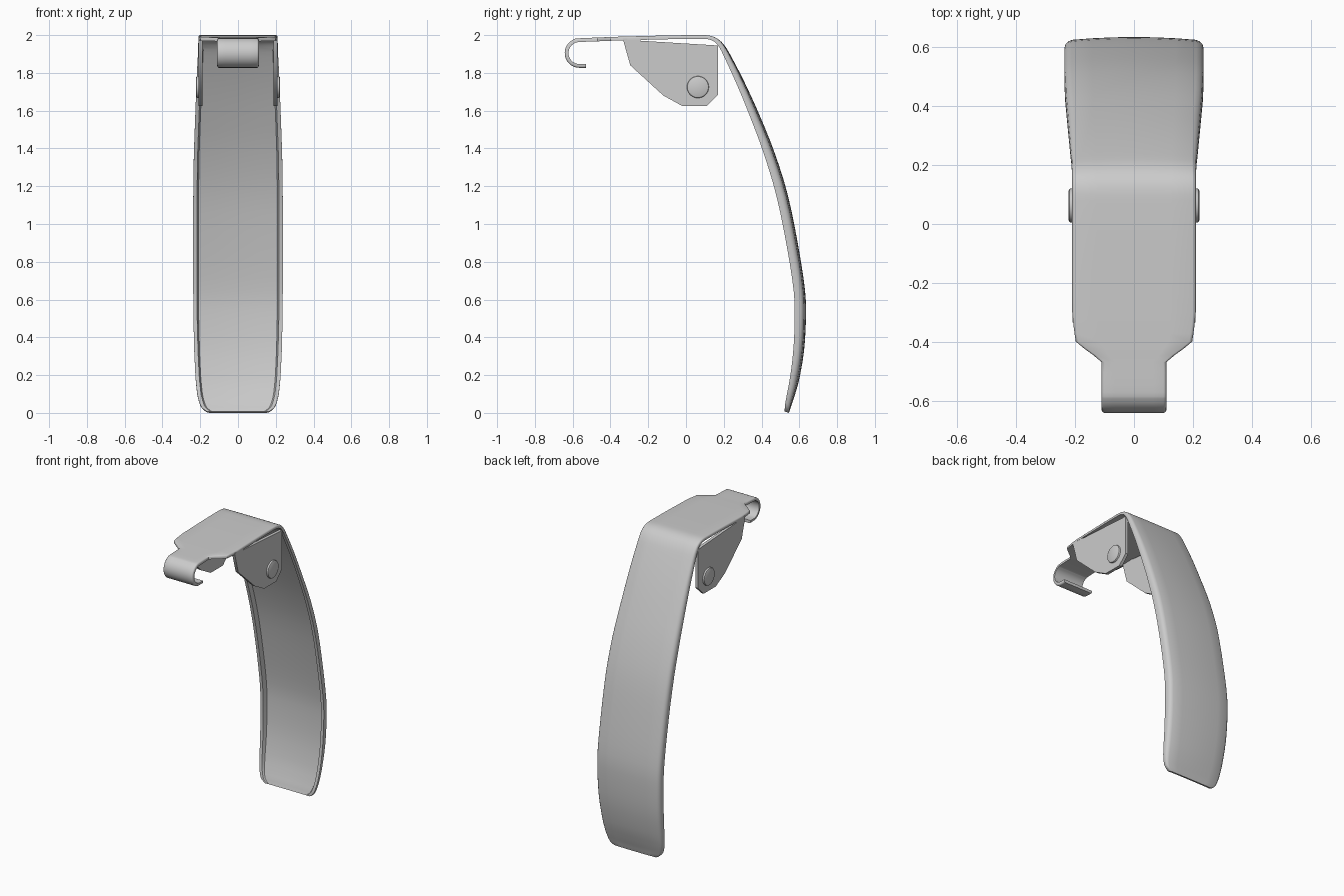
import bpy, bmesh, math
from mathutils import Vector

if "Cube" in bpy.data.objects:
    bpy.data.objects.remove(bpy.data.objects["Cube"])

T = 0.02  # sheet thickness


def finish(bm, name, angle=35):
    bmesh.ops.recalc_face_normals(bm, faces=bm.faces)
    me = bpy.data.meshes.new(name)
    bm.to_mesh(me)
    bm.free()
    ob = bpy.data.objects.new(name, me)
    bpy.context.collection.objects.link(ob)
    bpy.ops.object.select_all(action='DESELECT')
    ob.select_set(True)
    bpy.context.view_layer.objects.active = ob
    bpy.ops.object.shade_smooth_by_angle(angle=math.radians(angle))
    return ob


# Lever path of the outer surface: y, z, half width, rim depth
path = [(-0.53, 1.827, 0.11, T)]
for i in range(10):  # hook curl
    a = math.radians(270 - 19.4 * i)
    path.append((-0.565 + 0.077 * math.cos(a), 1.905 + 0.078 * math.sin(a), 0.11, T))
path += [
    (-0.47, 1.987, 0.11, T), (-0.40, 1.990, 0.198, T), (-0.30, 1.993, 0.21, T),
    (-0.10, 1.998, 0.21, T), (0.05, 2.0, 0.21, T), (0.12, 1.998, 0.21, T),
    (0.165, 1.982, 0.21, 0.022), (0.20, 1.95, 0.211, 0.028), (0.235, 1.895, 0.213, 0.034),
    (0.31, 1.75, 0.22, 0.042), (0.39, 1.575, 0.227, 0.05), (0.47, 1.375, 0.234, 0.056),
    (0.54, 1.15, 0.237, 0.06), (0.595, 0.88, 0.237, 0.06), (0.63, 0.65, 0.237, 0.06),
    (0.635, 0.50, 0.236, 0.06), (0.625, 0.33, 0.232, 0.057), (0.60, 0.18, 0.225, 0.05),
    (0.575, 0.09, 0.216, 0.042), (0.558, 0.04, 0.203, 0.034), (0.551, 0.018, 0.19, 0.029),
    (0.545, 0.0, 0.165, 0.025)]


def catmull(a, b, c, d, t):
    return 0.5 * (2 * b + (c - a) * t + (2 * a - 5 * b + 4 * c - d) * t * t
                  + (3 * b - a - 3 * c + d) * t ** 3)


stations = []
P = [Vector(p[:2]) for p in path]
n = len(P)
for i in range(n - 1):
    for k in range(3):
        t = k / 3
        q = catmull(P[max(i - 1, 0)], P[i], P[i + 1], P[min(i + 2, n - 1)], t)
        w, d = (path[i][j] * (1 - t) + path[i + 1][j] * t for j in (2, 3))
        stations.append((q, w, d))
stations.append((P[-1], path[-1][2], path[-1][3]))


def section(w, d):
    """Shallow channel: crowned outer face, rounded edges, two rims."""
    r = min(0.025, d * 0.5)
    crown = 0.012 * min(1, (d - T) / 0.03)
    f = lambda u: crown * (u / w) ** 2
    outer = [(w, d), (w, r + crown)]
    outer += [(w - r + r * math.cos(a), crown + r - r * math.sin(a))
              for a in (math.pi / 6, math.pi / 3)]
    outer += [(w - r, f(w - r)), (w * 0.6, f(w * 0.6)), (w * 0.3, f(w * 0.3))]
    outer += [(0, 0)] + [(-u, v) for u, v in reversed(outer)]
    e = w - T - 0.008
    inner = [(w - T, d), (e, min(d, T + f(e))), (w * 0.5, min(d, T + f(w * 0.5)))]
    inner = [(-u, v) for u, v in inner] + [(0, T)] + list(reversed(inner))
    return outer + inner


# Lever: hook, flat top and curved grip in one bent sheet
bm = bmesh.new()
rings = []
for i, (q, w, d) in enumerate(stations):
    tan = (stations[min(i + 1, len(stations) - 1)][0] - stations[max(i - 1, 0)][0]).normalized()
    nrm = Vector((tan.y, -tan.x))
    rings.append([bm.verts.new((u, q.x + nrm.x * v, q.y + nrm.y * v)) for u, v in section(w, d)])
for a, b in zip(rings, rings[1:]):
    for j in range(len(a)):
        k = (j + 1) % len(a)
        bm.faces.new((a[j], a[k], b[k], b[j]))
bm.faces.new(rings[0])
bm.faces.new(rings[-1])
finish(bm, "lever")

# Side plates and rivets, mirrored left and right
outline = [(-0.335, 1.982), (-0.295, 1.84), (-0.12, 1.68), (-0.02, 1.625), (0.11, 1.625),
           (0.17, 1.685), (0.17, 1.945), (-0.24, 1.97), (-0.24, 1.982)]
for side, label in ((1, "right"), (-1, "left")):
    bm = bmesh.new()
    face = bm.faces.new([bm.verts.new((side * 0.189, y, z)) for y, z in outline])
    ext = bmesh.ops.extrude_face_region(bm, geom=[face])
    bmesh.ops.translate(bm, vec=(side * 0.02, 0, 0),
                        verts=[v for v in ext['geom'] if isinstance(v, bmesh.types.BMVert)])
    finish(bm, "side_plate_" + label)

    bm = bmesh.new()
    loops = []
    for x, r in ((0.2, 0.058), (0.215, 0.058), (0.219, 0.056), (0.222, 0.05)):
        loops.append([bm.verts.new((side * x, 0.063 + r * math.cos(a), 1.725 + r * math.sin(a)))
                      for a in (math.tau * i / 32 for i in range(32))])
    for a, b in zip(loops, loops[1:]):
        for j in range(32):
            k = (j + 1) % 32
            bm.faces.new((a[j], a[k], b[k], b[j]))
    bm.faces.new(loops[0])
    bm.faces.new(loops[-1])
    finish(bm, "rivet_" + label)
